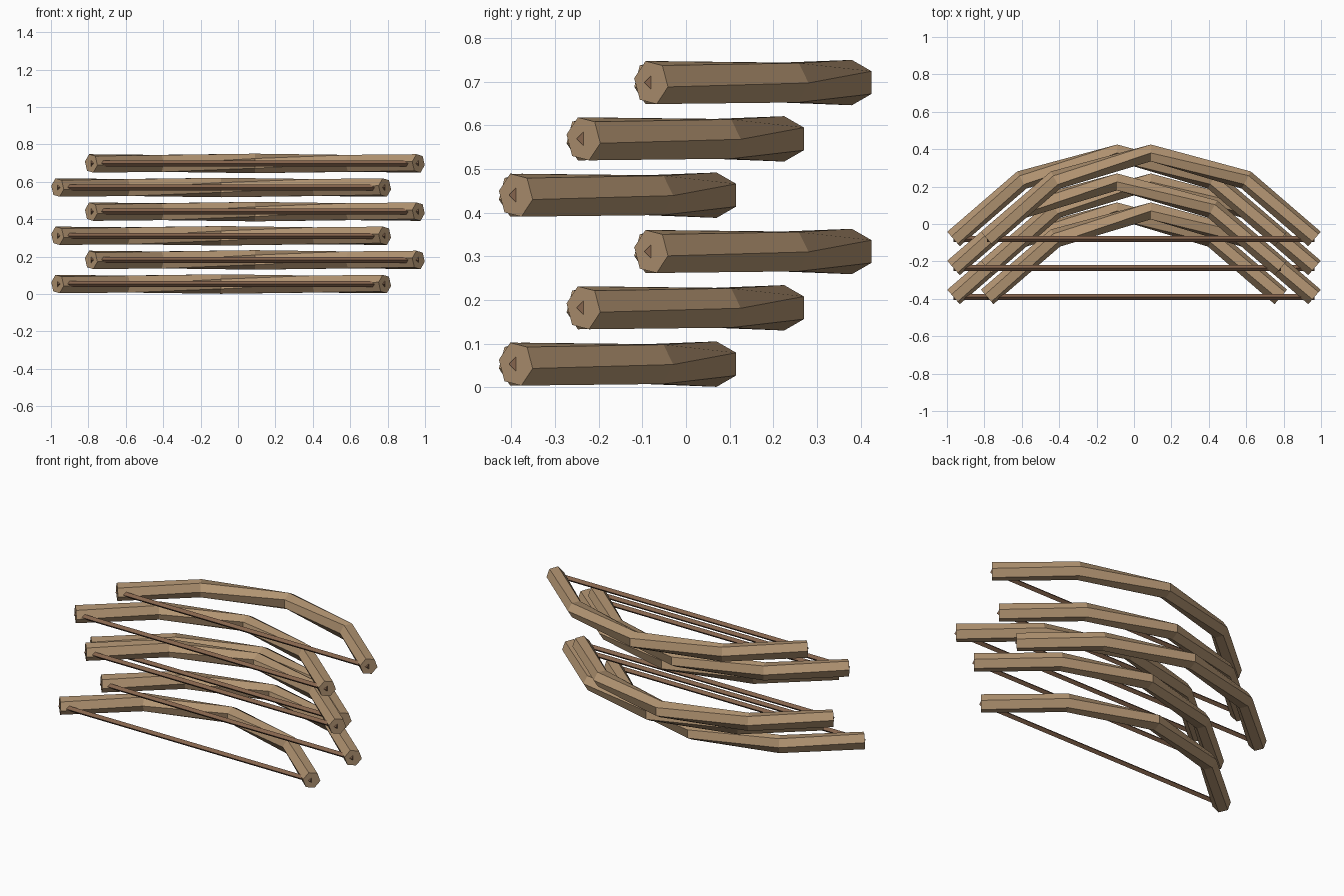
import bpy, bmesh, math
from mathutils import Vector

if "Cube" in bpy.data.objects:
    bpy.data.objects.remove(bpy.data.objects["Cube"], do_unlink=True)


def make_material(name, color):
    mat = bpy.data.materials.new(name)
    mat.use_nodes = True
    mat.diffuse_color = color
    mat.node_tree.nodes["Principled BSDF"].inputs["Base Color"].default_value = color
    return mat


wood = make_material("tan wood", (0.45, 0.30, 0.17, 1))
cord = make_material("brown cord", (0.24, 0.13, 0.075, 1))


def sweep(name, path, radius, sides, twists, mat):
    """Loft a polygon section along a flat path, turning it by a twist at each point."""
    pts = [Vector((x, y, 0)) for x, y in path]
    up = Vector((0, 0, 1))
    bm = bmesh.new()
    rings = []
    for i, p in enumerate(pts):
        before = (p - pts[i - 1]).normalized() if i else Vector()
        after = (pts[i + 1] - p).normalized() if i < len(pts) - 1 else Vector()
        out = up.cross((before + after).normalized())
        ring = []
        for k in range(sides):
            a = math.radians(twists[i]) + math.tau * k / sides
            ring.append(bm.verts.new(p + radius * (out * math.cos(a) + up * math.sin(a))))
        rings.append(ring)
    for r, s in zip(rings, rings[1:]):
        for k in range(sides):
            n = (k + 1) % sides
            bm.faces.new((r[k], r[n], s[n], s[k]))
    bm.faces.new(rings[0])
    bm.faces.new(rings[-1])
    bmesh.ops.recalc_face_normals(bm, faces=bm.faces)
    mesh = bpy.data.meshes.new(name)
    bm.to_mesh(mesh)
    bm.free()
    mesh.materials.append(mat)
    return mesh


# Limb path, right tip to left tip, with the section slowly twisting
TIP, SHOULDER, RISE = (0.875, 0), (0.51, 0.315), 0.46
path = [TIP, SHOULDER, (0, RISE), (-SHOULDER[0], SHOULDER[1]), (-TIP[0], 0)]
limb_mesh = sweep("bow_limb", path, 0.052, 6, [11, 1, -30, -61, -71], wood)

# Diamond-section string between the tips
string_mesh = sweep("bow_string", [TIP, (-TIP[0], 0)], 0.016, 4, [0, 0], cord)

# Six staggered bows in two stacks of three
for i in range(6):
    x = 0.09 if i % 2 else -0.09
    place = (x, -0.39 + 0.155 * (i % 3), 0.053 + 0.129 * i)
    for label, mesh in (("limb", limb_mesh), ("string", string_mesh)):
        ob = bpy.data.objects.new(f"bow_{label}_{i + 1}", mesh)
        ob.location = place
        bpy.context.collection.objects.link(ob)
